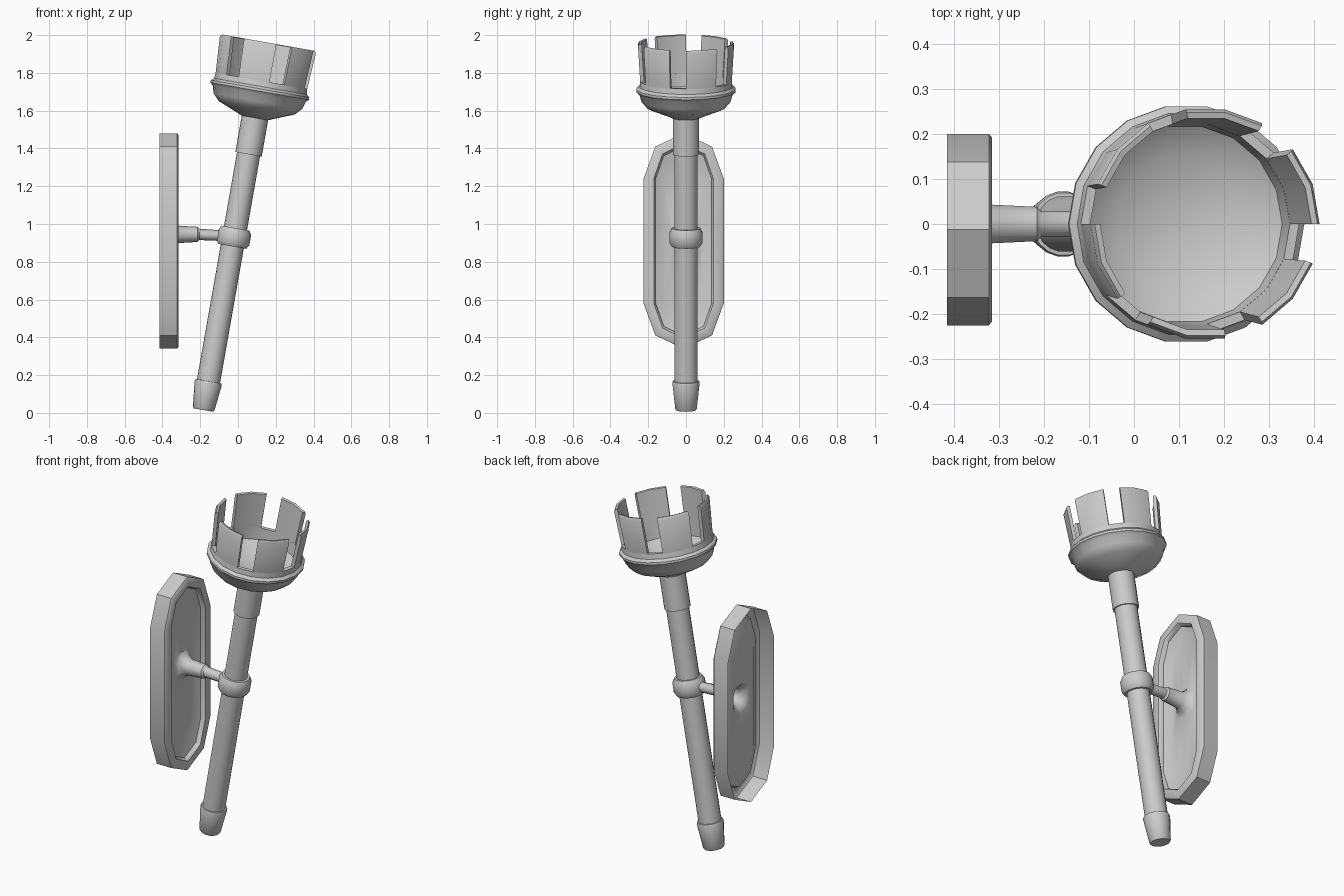
import bpy, bmesh, math
from mathutils import Matrix

cube = bpy.data.objects.get("Cube")
if cube:
    bpy.data.objects.remove(cube, do_unlink=True)

metal = bpy.data.materials.new("plain_grey")
metal.use_nodes = True
GREY = (0.6, 0.6, 0.6, 1)
metal.diffuse_color = GREY
metal.node_tree.nodes["Principled BSDF"].inputs["Base Color"].default_value = GREY

SIDES = 18
STEP = math.tau / SIDES
TILT = Matrix.Translation((-0.183, 0, 0.015)) @ Matrix.Rotation(math.radians(10), 4, 'Y')


def finish(name, bm, matrix=Matrix(), solid=True):
    bmesh.ops.remove_doubles(bm, verts=bm.verts, dist=0.0001)
    if solid:
        bmesh.ops.recalc_face_normals(bm, faces=bm.faces)
    mesh = bpy.data.meshes.new(name)
    bm.to_mesh(mesh)
    bm.free()
    mesh.materials.append(metal)
    obj = bpy.data.objects.new(name, mesh)
    bpy.context.collection.objects.link(obj)
    obj.matrix_world = matrix
    bpy.ops.object.select_all(action='DESELECT')
    obj.select_set(True)
    bpy.context.view_layer.objects.active = obj
    bpy.ops.object.shade_smooth_by_angle(angle=math.radians(40))
    return obj


def bridge(bm, a, b, closed):
    """Quads between two rows of vertices."""
    n = len(a)
    for i in range(n if closed else n - 1):
        j = (i + 1) % n
        bm.faces.new((a[i], a[j], b[j], b[i]))


def sweep(bm, profile, first=0, steps=SIDES):
    """Turn a (radius, height) profile; a part turn makes a capped block."""
    full = steps == SIDES
    angles = [(first + i) * STEP for i in range(steps if full else steps + 1)]
    rows = [[bm.verts.new((r * math.cos(a), r * math.sin(a), z)) for a in angles]
            for r, z in profile]
    for a, b in zip(rows, rows[1:]):
        bridge(bm, a, b, full)
    if not full:
        bridge(bm, rows[-1], rows[0], False)
        for end in (0, -1):
            bm.faces.new([row[end] for row in rows])


def turned(name, profile):
    bm = bmesh.new()
    sweep(bm, profile)
    finish(name, bm, TILT)


# Shaft, end cap, clamp ring and neck along the tilted axis
turned("shaft", [(0, 0.1), (0.062, 0.1), (0.062, 1.45), (0, 1.45)])
turned("end_cap", [(0, 0), (0.052, 0), (0.058, 0.008), (0.073, 0.145),
                   (0.07, 0.155), (0, 0.16)])
turned("clamp_ring", [(0.06, 0.88), (0.075, 0.88), (0.088, 0.9), (0.088, 0.955),
                      (0.075, 0.978), (0.06, 0.978), (0.06, 0.88)])
turned("neck", [(0, 1.375), (0.071, 1.375), (0.071, 1.6), (0, 1.6)])

# Hollow bowl
turned("bowl", [(0, 1.57), (0.07, 1.57), (0.1, 1.583), (0.205, 1.625), (0.238, 1.66),
                (0.25, 1.7), (0.265, 1.714), (0.265, 1.727), (0.249, 1.74),
                (0.246, 1.77), (0.225, 1.77), (0.22, 1.7), (0.15, 1.65), (0, 1.645)])

# Six upright teeth with one-segment gaps
bm = bmesh.new()
for k in range(0, SIDES, 3):
    sweep(bm, [(0.246, 1.765), (0.258, 1.962), (0.251, 1.975),
               (0.238, 1.972), (0.225, 1.765)], k, 2)
finish("bowl_teeth", bm, TILT)

# Wall plate: pressed shell drawn out into the hollow arm
bm = bmesh.new()


def plate_ring(x, half_width, straight, end):
    """Long outline with four-sided rounded ends."""
    points = []
    for side in (1, -1):
        for i in range(5):
            a = math.pi * i / 4
            points.append((side * half_width * math.cos(a),
                           side * (straight + end * math.sin(a))))
    return [bm.verts.new((x, y - 0.0125, z + 0.91)) for y, z in points]


def arm_ring(x, z, half_width, half_height, power):
    """Rounded section matching the plate outline's vertex count."""
    row = []
    for i in range(10):
        a = math.radians(-18 + 36 * (i + 1))
        c, s = math.cos(a), math.sin(a)
        row.append(bm.verts.new((x, half_width * math.copysign(abs(c) ** power, c),
                                 z + half_height * math.copysign(abs(s) ** power, s))))
    return row


rows = [plate_ring(-0.415, 0.2125, 0.33, 0.24),
        plate_ring(-0.322, 0.2125, 0.33, 0.24),
        plate_ring(-0.315, 0.204, 0.33, 0.23),
        plate_ring(-0.315, 0.158, 0.33, 0.185),
        plate_ring(-0.322, 0.152, 0.33, 0.178),
        plate_ring(-0.34, 0.148, 0.33, 0.172),
        plate_ring(-0.36, 0.105, 0.29, 0.13),
        arm_ring(-0.36, 0.94, 0.075, 0.085, 0.6),
        arm_ring(-0.345, 0.944, 0.06, 0.066, 0.8),
        arm_ring(-0.315, 0.945, 0.045, 0.046, 1),
        arm_ring(-0.215, 0.945, 0.04, 0.04, 1),
        arm_ring(-0.205, 0.945, 0.03, 0.03, 1),
        arm_ring(-0.08, 0.938, 0.028, 0.028, 1)]
for a, b in zip(rows, rows[1:]):
    bridge(bm, a, b, True)
bm.faces.new(rows[-1])
finish("wall_plate_and_arm", bm, solid=False)
